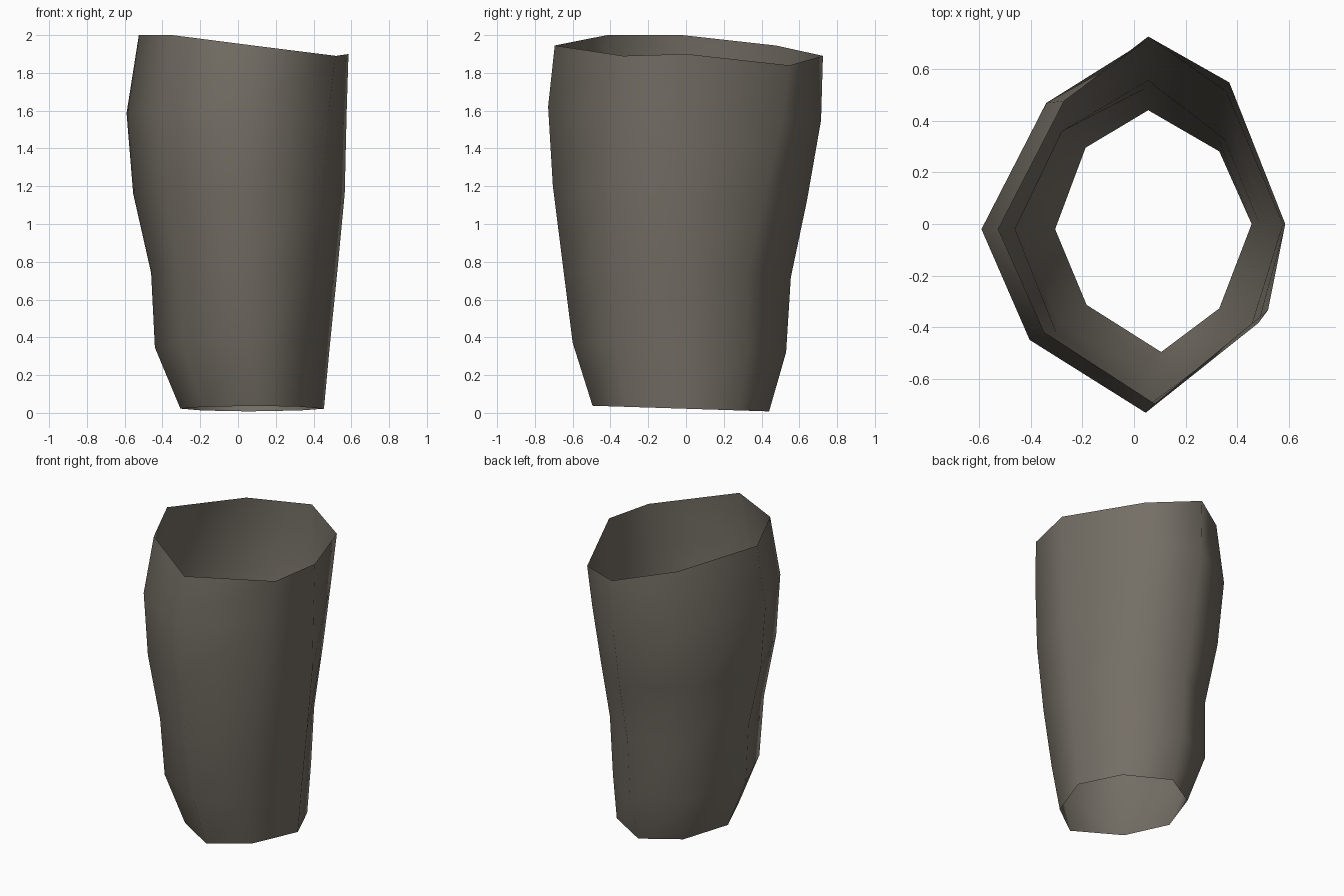
import bpy
import bmesh

if "Cube" in bpy.data.objects:
    bpy.data.objects.remove(bpy.data.objects["Cube"])

# Ring extents from bottom to top: left x, right x, front y, back y, front x
EXTENTS = [
    (-0.305, 0.455, -0.495, 0.44, 0.105),
    (-0.44, 0.485, -0.60, 0.53, 0.08),
    (-0.46, 0.525, -0.65, 0.555, 0.06),
    (-0.555, 0.565, -0.705, 0.64, 0.05),
    (-0.59, 0.575, -0.73, 0.715, 0.045),
    (-0.525, 0.585, -0.695, 0.725, 0.08),
]
# Ring height at the centre and its slope along y
HEIGHTS = [(0.022, -0.032), (0.345, -0.044), (0.74, -0.04),
           (1.16, -0.06), (1.585, -0.05)]
# Uneven rim height, anticlockwise from the right
RIM = [1.90, 1.84, 1.89, 1.945, 2.0, 2.0, 1.945, 1.89]
# Depth of the back right corner, with a dent low down
DENT = [0.66, 0.64, 0.62, 0.66, 0.72, 0.75]


def lerp(a, b, t):
    return a + (b - a) * t


def ring(i):
    """Eight corners of one ring, anticlockwise from the right."""
    left, right, front, back, front_x = EXTENTS[i]
    cx, hx = (left + right) / 2, (right - left) / 2
    cy, hy = (front + back) / 2, (back - front) / 2
    t = i / 5

    def corner(fx, fy):
        return cx + fx * hx, cy + fy * hy

    points = [
        (right, 0.0),
        corner(lerp(0.67, 0.61, t), DENT[i]),
        (0.055, back),
        corner(lerp(-0.69, -0.54, t), lerp(0.69, 0.65, t)),
        (left, -0.02),
        corner(-0.68, -0.61),
        (front_x, front),
        corner(lerp(0.67, 0.88, t), lerp(-0.64, -0.49, t)),
    ]
    if i == 5:
        return [(x, y, z) for (x, y), z in zip(points, RIM)]
    z, slope = HEIGHTS[i]
    return [(x, y, z + slope * y) for x, y in points]


# Open sleeve, lofted through the rings
bm = bmesh.new()
rings = [[bm.verts.new(p) for p in ring(i)] for i in range(6)]
for low, high in zip(rings, rings[1:]):
    for k in range(8):
        n = (k + 1) % 8
        face = bm.faces.new((low[k], low[n], high[n], high[k]))
        face.smooth = True

mesh = bpy.data.meshes.new("open_sleeve")
bm.to_mesh(mesh)
bm.free()

cloth = bpy.data.materials.new("grey_brown")
cloth.diffuse_color = (0.175, 0.157, 0.130, 1.0)
cloth.use_nodes = True
cloth.node_tree.nodes["Principled BSDF"].inputs["Base Color"].default_value = cloth.diffuse_color
mesh.materials.append(cloth)
sleeve = bpy.data.objects.new("open_sleeve", mesh)
bpy.context.collection.objects.link(sleeve)
